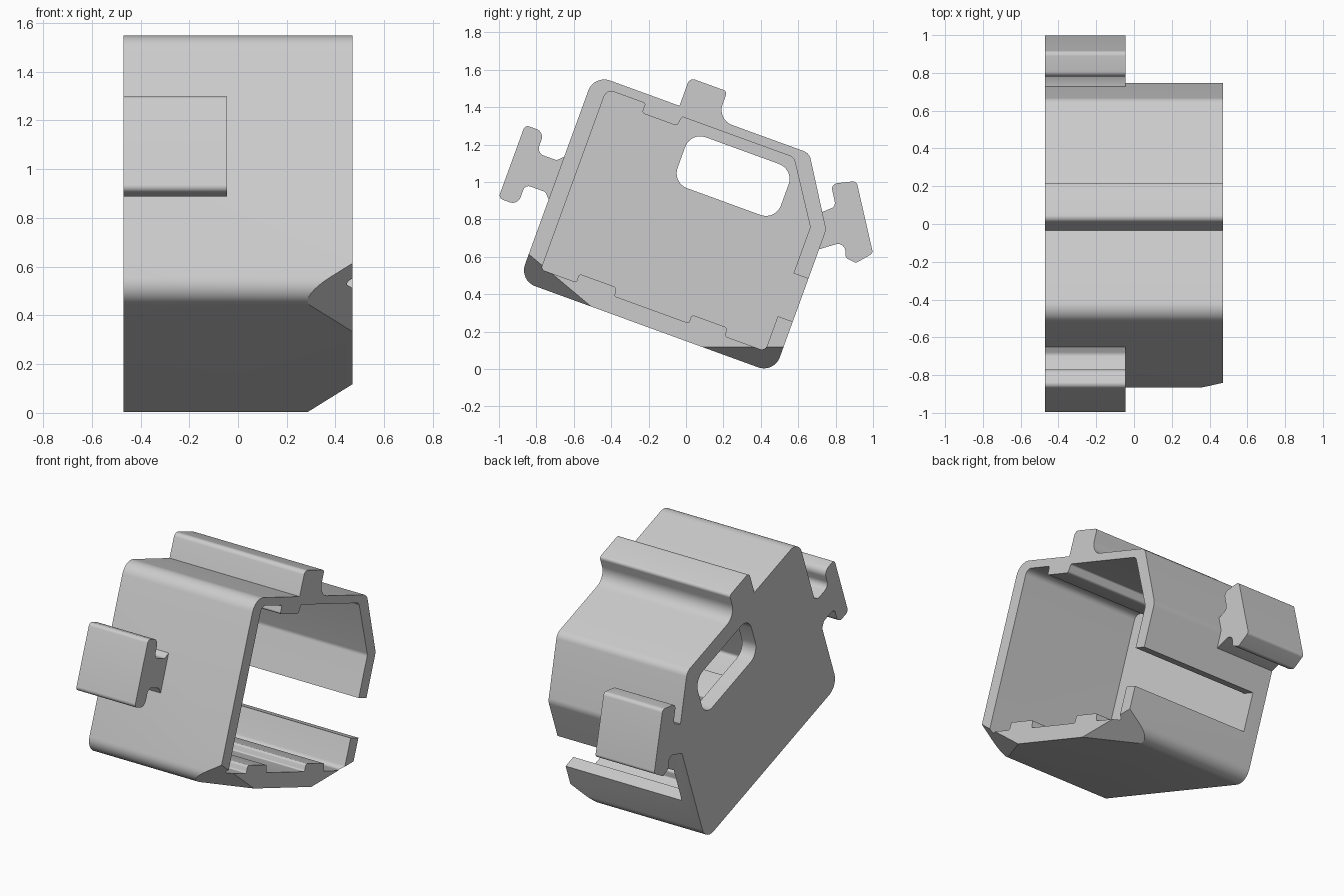
import bpy, bmesh, math
from mathutils import Vector, Matrix

if "Cube" in bpy.data.objects:
    bpy.data.objects.remove(bpy.data.objects["Cube"], do_unlink=True)

grey = bpy.data.materials.new("light_grey")
grey.use_nodes = True
grey.diffuse_color = (0.6, 0.6, 0.6, 1)
grey.node_tree.nodes["Principled BSDF"].inputs["Base Color"].default_value = (0.6, 0.6, 0.6, 1)

# The whole section leans 20 degrees about the x axis
TILT = Matrix.Rotation(math.radians(-20), 3, 'X')
HALF, PLATE, CLIP_END = 0.47, -0.37, -0.045


def rounded(corners, steps=8):
    """Outline with each (u, v, radius) corner replaced by an arc."""
    out = []
    for i, (u, v, r) in enumerate(corners):
        p = Vector((u, v))
        if r == 0:
            out.append(p)
            continue
        a = (Vector(corners[i - 1][:2]) - p).normalized()
        b = (Vector(corners[(i + 1) % len(corners)][:2]) - p).normalized()
        half = a.angle(b) / 2
        centre = p + (a + b).normalized() * r / math.sin(half)
        start = p + a * r / math.tan(half) - centre
        end = p + b * r / math.tan(half) - centre
        sweep = math.atan2(start.x * end.y - start.y * end.x, start.dot(end))
        out += [centre + Matrix.Rotation(sweep * k / steps, 2) @ start for k in range(steps + 1)]
    return out


def prism(name, corners, x0, x1):
    """Extrude a rounded outline along x."""
    bm = bmesh.new()
    face = bm.faces.new([bm.verts.new(TILT @ Vector((x0, p.x, p.y))) for p in rounded(corners)])
    top = bmesh.ops.extrude_face_region(bm, geom=[face])["geom"]
    bmesh.ops.translate(bm, vec=(x1 - x0, 0, 0), verts=[g for g in top if isinstance(g, bmesh.types.BMVert)])
    bmesh.ops.recalc_face_normals(bm, faces=bm.faces)
    mesh = bpy.data.meshes.new(name)
    bm.to_mesh(mesh)
    bm.free()
    ob = bpy.data.objects.new(name, mesh)
    bpy.context.collection.objects.link(ob)
    mesh.materials.append(grey)
    return ob


def activate(ob):
    bpy.ops.object.select_all(action='DESELECT')
    ob.select_set(True)
    bpy.context.view_layer.objects.active = ob


def cut(ob, cutter):
    mod = ob.modifiers.new("cut", 'BOOLEAN')
    mod.operation, mod.solver, mod.object = 'DIFFERENCE', 'EXACT', cutter
    activate(ob)
    bpy.ops.object.modifier_apply(modifier=mod.name)
    bpy.data.objects.remove(cutter, do_unlink=True)


def box(u0, u1, v0, v1, r=0):
    return [(u0, v0, r), (u1, v0, r), (u1, v1, r), (u0, v1, r)]


# Housing: five sided shell, closed at one end
LEFT, RIGHT, LOW, HIGH, R = -1.0, 0.45, 0.14, 1.31, 0.09
housing = prism("housing", [(LEFT, LOW, R), (RIGHT, LOW, R), (RIGHT, 0.955, 0.08),
                            (0.225, HIGH, 0.06), (LEFT, HIGH, R)], -HALF, HALF)

# Cavity outline with two floor ribs and one ceiling rib
floor, ceiling = 0.235, 1.26
cavity = [(-0.91, floor, 0.02)]
for a, b in ((-0.71, -0.49), (-0.07, 0.14)):
    cavity += [(a, floor, 0.01), (a, 0.283, 0.015), (b - 0.01, 0.283, 0.015), (b, floor, 0.01)]
cavity += [(0.365, floor, 0.03), (0.365, 0.94, 0.04), (0.155, ceiling, 0.04),
           (-0.48, ceiling, 0.01), (-0.49, 1.205, 0.015),
           (-0.69, 1.205, 0.015), (-0.69, ceiling, 0.01), (-0.91, ceiling, 0.04)]
cut(housing, prism("cavity", cavity, PLATE, 0.6))

# Window in the end plate and slot in the back wall
cut(housing, prism("window", box(-0.41, 0.178, 0.91, 1.2, 0.085), -0.6, -0.2))
cut(housing, prism("slot", box(0.3, 0.6, 0.433, 0.677), PLATE, 0.6))

# Sloped cuts on the two lower corners at the open end
for side, u in ((-1, LEFT + R), (1, RIGHT - R)):
    outward = TILT @ Vector((0, side * 0.342, -0.94))
    tip = TILT @ Vector((0, u, LOW + R)) + outward * R + Vector((0.285, 0, 0))
    normal = (outward * 0.185 + Vector((0.115, 0, 0))).normalized()
    bpy.ops.mesh.primitive_cube_add(size=1, location=tip + normal * 0.5)
    wedge = bpy.context.object
    wedge.rotation_euler = normal.to_track_quat('Z', 'Y').to_euler()
    wedge.data.materials.append(grey)
    bpy.context.view_layer.update()
    cut(housing, wedge)

# Top rail, filleted on its rear side
rail = prism("top_rail", [(-0.514, 1.285, 0), (-0.514, 1.47, 0.03), (-0.3, 1.47, 0.02),
                          (-0.3, 1.31, 0.085), (-0.19, 1.31, 0), (-0.19, 1.285, 0)], -HALF, HALF)

# Front T-shaped clip
front_clip = prism("front_clip", [
    (-0.96, 0.6, 0), (-1.0, 0.6, 0), (-1.03, 0.632, 0.03), (-1.145, 0.632, 0.03),
    (-1.145, 0.515, 0.045), (-1.255, 0.515, 0.025), (-1.255, 0.932, 0.025),
    (-1.145, 0.932, 0.045), (-1.145, 0.812, 0.04), (-1.03, 0.812, 0.03),
    (-1.0, 0.845, 0), (-0.96, 0.845, 0)], -HALF, CLIP_END)

# Rear T-shaped clip, square to the slanted wall
rear_clip = prism("rear_clip", [
    (0.41, 0.835, 0), (0.45, 0.845, 0), (0.572, 0.935, 0.04), (0.595, 0.85, 0.03),
    (0.66, 0.843, 0.02), (0.728, 0.923, 0.02), (0.513, 1.256, 0.025), (0.39, 1.195, 0.03),
    (0.455, 1.09, 0.03), (0.4, 1.04, 0), (0.37, 1.03, 0)], -HALF, CLIP_END)

for part in (housing, rail, front_clip, rear_clip):
    activate(part)
    bpy.ops.object.shade_smooth_by_angle(angle=math.radians(30))
